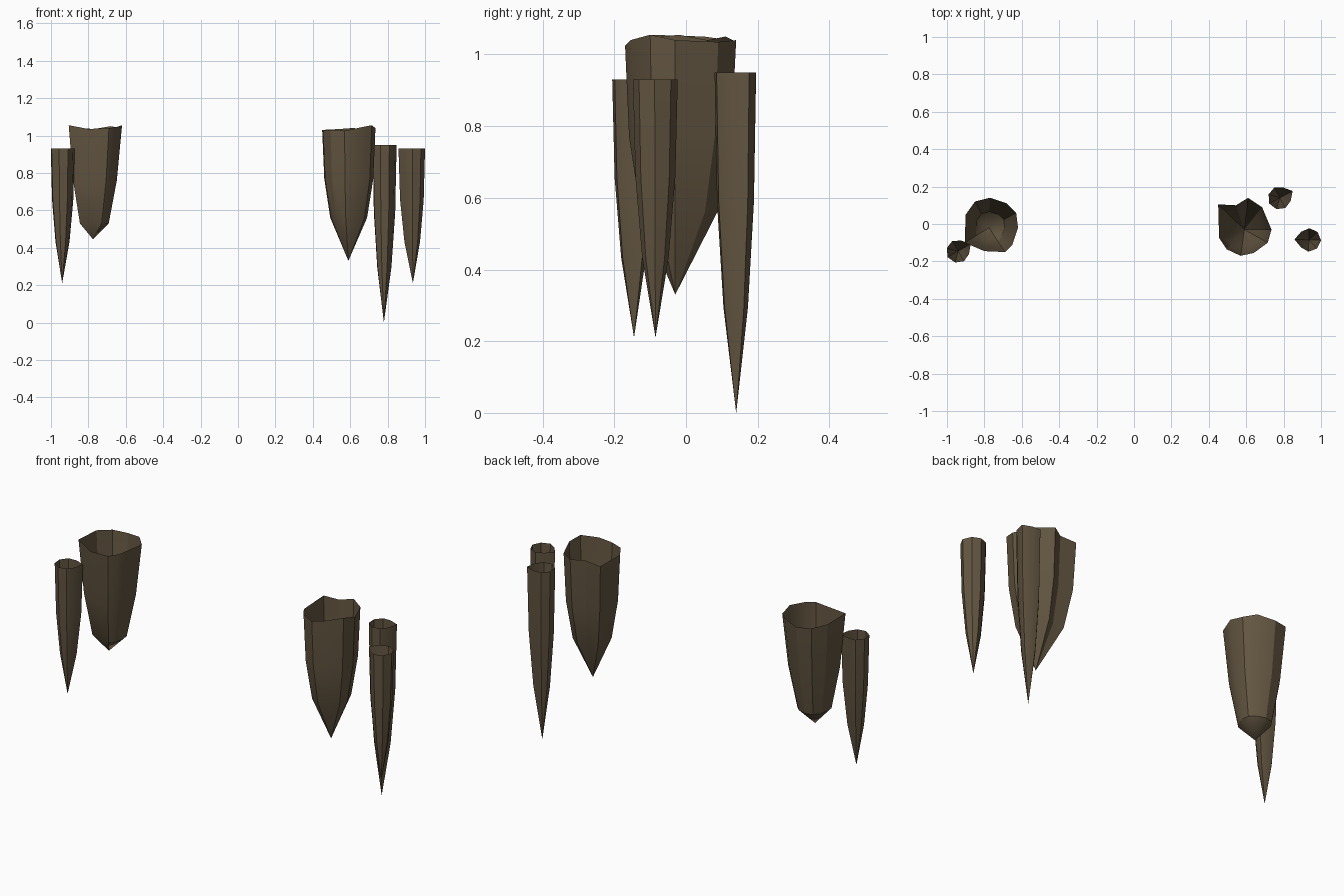
import bpy, bmesh, math

if "Cube" in bpy.data.objects:
    bpy.data.objects.remove(bpy.data.objects["Cube"])

rock = bpy.data.materials.new("brown_rock")
rock.diffuse_color = (0.125, 0.092, 0.053, 1)
rock.use_nodes = True
rock.node_tree.nodes["Principled BSDF"].inputs["Base Color"].default_value = rock.diffuse_color


def spike(name, tip, rim, levels):
    """Open-topped hanging spike: rim points (x, y, z) shrink toward the tip.
    levels: (height, scale) rings between rim and tip."""
    bm = bmesh.new()
    tx, ty, tz = tip
    rings = [[bm.verts.new(p) for p in rim]]
    for z, s in levels:
        rings.append([bm.verts.new((tx + (x - tx) * s, ty + (y - ty) * s, z))
                      for x, y, _ in rim])
    end = bm.verts.new(tip)
    n = len(rim)
    for a, b in zip(rings, rings[1:]):
        for i in range(n):
            j = (i + 1) % n
            bm.faces.new((a[i], b[i], b[j], a[j]))
    for i in range(n):
        bm.faces.new((rings[-1][i], end, rings[-1][(i + 1) % n]))
    bm.normal_update()
    me = bpy.data.meshes.new(name)
    bm.to_mesh(me)
    bm.free()
    me.materials.append(rock)
    ob = bpy.data.objects.new(name, me)
    bpy.context.collection.objects.link(ob)
    bpy.ops.object.select_all(action='DESELECT')
    ob.select_set(True)
    bpy.context.view_layer.objects.active = ob
    bpy.ops.object.shade_smooth_by_angle(angle=math.radians(30))
    return ob


def small_spike(name, x, y, z0, z1, turn):
    """Narrow eight-sided spike with one corner pulled out."""
    radii = [0.077, 0.058, 0.063, 0.063, 0.065, 0.063, 0.062, 0.06]
    rim = []
    for i, r in enumerate(radii):
        a = math.radians(turn) + i * math.tau / 8
        rim.append((x + r * math.cos(a), y + r * math.sin(a), z1))
    h = z1 - z0
    spike(name, (x, y, z0), rim,
          [(z1 - 0.38 * h, 0.89), (z1 - 0.69 * h, 0.59)])


# Large spikes with ragged rims (listed clockwise from above, then reversed)
left_rim = [(-0.77, 0.14, 1.035), (-0.68, 0.11, 1.05), (-0.63, 0.06, 1.04),
            (-0.62, -0.02, 1.055), (-0.65, -0.11, 1.045), (-0.69, -0.15, 1.04),
            (-0.80, -0.145, 1.035), (-0.905, -0.10, 1.055),
            (-0.90, 0.05, 1.05), (-0.85, 0.12, 1.04)]
spike("left_large_spike", (-0.775, -0.02, 0.445), left_rim[::-1],
      [(0.76, 0.82), (0.53, 0.54)])

right_rim = [(0.45, 0.105, 1.03), (0.545, 0.10, 1.035), (0.61, 0.14, 1.04),
             (0.685, 0.09, 1.035), (0.735, -0.03, 1.04), (0.715, -0.10, 1.055),
             (0.64, -0.155, 1.04), (0.57, -0.17, 1.025),
             (0.495, -0.135, 1.03), (0.455, -0.075, 1.025)]
spike("right_large_spike", (0.59, -0.03, 0.33), right_rim[::-1],
      [(0.77, 0.92), (0.56, 0.69)])

# Narrow spikes
small_spike("left_small_spike", -0.94, -0.145, 0.21, 0.93, 30)
small_spike("right_front_small_spike", 0.935, -0.085, 0.21, 0.93, 178)
small_spike("right_back_small_spike", 0.78, 0.14, 0.0, 0.95, 28)
